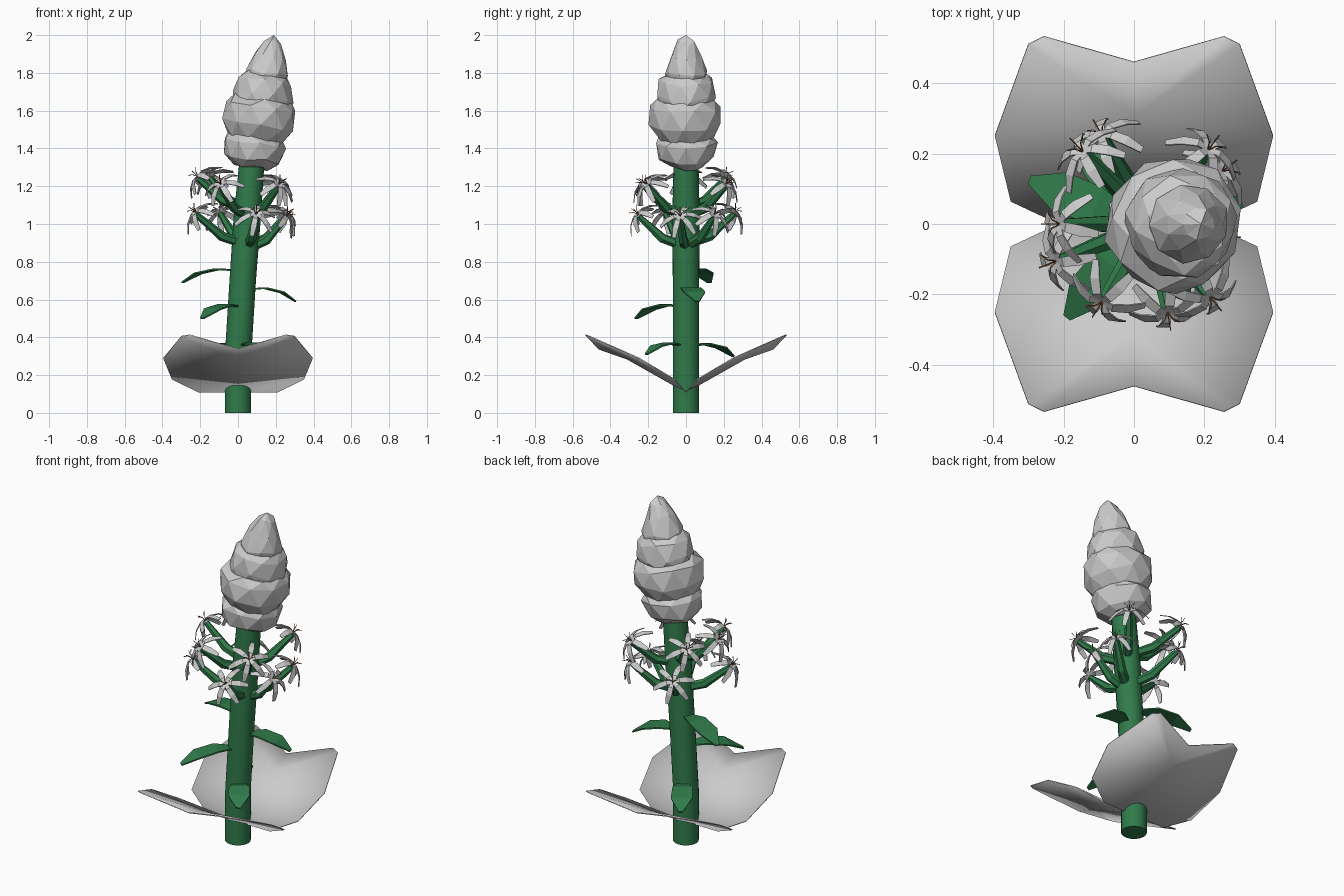
import bpy, bmesh, math, random
from mathutils import Vector

if "Cube" in bpy.data.objects:
    bpy.data.objects.remove(bpy.data.objects["Cube"])

random.seed(4)


def material(name, rgb):
    m = bpy.data.materials.new(name)
    m.diffuse_color = (*rgb, 1)
    m.use_nodes = True
    m.node_tree.nodes["Principled BSDF"].inputs["Base Color"].default_value = m.diffuse_color
    return m


GREEN = material("green", (0.03, 0.2, 0.07))
BROWN = material("brown", (0.25, 0.1, 0.04))


def finish(name, bm, mat=None, thick=0, smooth=False):
    if not thick:
        bmesh.ops.recalc_face_normals(bm, faces=bm.faces)
    me = bpy.data.meshes.new(name)
    bm.to_mesh(me)
    bm.free()
    ob = bpy.data.objects.new(name, me)
    bpy.context.collection.objects.link(ob)
    if mat:
        me.materials.append(mat)
    if thick:
        s = ob.modifiers.new("thickness", 'SOLIDIFY')
        s.thickness, s.offset = thick, 0
    for p in me.polygons:
        p.use_smooth = False
    if smooth:
        bpy.ops.object.select_all(action='DESELECT')
        bpy.context.view_layer.objects.active = ob
        ob.select_set(True)
        bpy.ops.object.shade_smooth_by_angle(angle=math.radians(50))
    return ob


def tube(bm, pts, radii, n):
    """Capped tube along a list of points."""
    pts = [Vector(p) for p in pts]
    rings = []
    for i, p in enumerate(pts):
        d = (pts[min(i + 1, len(pts) - 1)] - pts[max(i - 1, 0)]).normalized()
        u = d.cross(Vector((0, 1, 0.01)))
        u.normalize()
        v = d.cross(u)
        rings.append([bm.verts.new(p + radii[i] * (u * math.cos(a) + v * math.sin(a)))
                      for a in (math.tau * k / n for k in range(n))])
    for a, b in zip(rings, rings[1:]):
        for k in range(n):
            bm.faces.new((a[k], a[(k + 1) % n], b[(k + 1) % n], b[k]))
    bm.faces.new(rings[0])
    bm.faces.new(rings[-1])


def blade(bm, base, along, side, up, profile):
    """Strip from (distance, height, half width) stations."""
    prev = None
    for d, h, w in profile:
        c = base + along * d + up * h
        row = [bm.verts.new(c - side * w), bm.verts.new(c + side * w)]
        if prev:
            bm.faces.new((prev[0], prev[1], row[1], row[0]))
        prev = row


# Main stem, leaning slightly to the right
bm = bmesh.new()
tube(bm, [(0, 0, 0), (0, 0, 0.3), (0.025, 0, 0.7), (0.05, 0, 1.05), (0.075, 0, 1.34)],
     [0.07, 0.07, 0.07, 0.072, 0.066], 16)
finish("stem", bm, GREEN, smooth=True)

# Faceted flower spike in overlapping tiers of (z, radius)
N = 9
tiers = [[(1.305, 0.09), (1.345, 0.145), (1.43, 0.165), (1.47, 0.14)],
         [(1.44, 0.14), (1.53, 0.19), (1.62, 0.188), (1.66, 0.15)],
         [(1.62, 0.145), (1.68, 0.155), (1.76, 0.14), (1.79, 0.11)],
         [(1.74, 0.10), (1.80, 0.112), (1.89, 0.08), (1.965, 0.045)]]
for t, tier in enumerate(tiers):
    bm = bmesh.new()
    rings = []
    for i, (z, r) in enumerate(tier):
        cx, ring = 0.065 + 0.18 * (z - 1.3), []
        for k in range(N):
            a = math.tau * (k + i / 2 + t * 0.35) / N
            rr = r * random.uniform(0.97, 1.05)
            x = rr * math.cos(a)
            dz = -0.17 * x + random.uniform(-0.012, 0.012)
            ring.append(bm.verts.new((cx + x, rr * math.sin(a), z + dz)))
        rings.append(ring)
    for a, b in zip(rings, rings[1:]):
        for k in range(N):
            j = (k + 1) % N
            bm.faces.new((a[k], a[j], b[k]))
            bm.faces.new((a[j], b[j], b[k]))
    bm.faces.new(rings[0])
    top = bm.verts.new((0.19, 0, 2.0 if t == 3 else tier[-1][0]))
    for k in range(N):
        bm.faces.new((rings[-1][k], rings[-1][(k + 1) % N], top))
    finish(f"spike_tier_{t + 1}", bm)

# Two broad notched base leaves, one the mirror of the other
mid = [(0, 0, 0.11), (0, 0.31, 0.285), (0, 0.46, 0.338)]
edge = [(0.21, 0, 0.11), (0.35, 0.065, 0.18), (0.395, 0.25, 0.29),
        (0.30, 0.51, 0.405), (0.255, 0.532, 0.412)]
for name, sy in (("back_leaf", 1), ("front_leaf", -1)):
    bm = bmesh.new()
    m = [bm.verts.new((x, y * sy, z)) for x, y, z in mid]
    for sx in (1, -1):
        e = [bm.verts.new((x * sx, y * sy, z)) for x, y, z in edge]
        for f in ((m[0], e[0], e[1]), (m[0], e[1], m[1]), (m[1], e[1], e[2]),
                  (m[1], e[2], e[3]), (m[1], e[3], e[4]), (m[1], e[4], m[2])):
            bm.faces.new(f if sx * sy > 0 else f[::-1])
    finish(name, bm, thick=0.006, smooth=True)

# Small green leaves on the stem: tip position and root height
small = [((-0.295, 0.125, 0.69), 0.76), ((0.305, 0.06, 0.59), 0.66),
         ((-0.19, -0.265, 0.50), 0.57), ((-0.14, 0.25, 0.30), 0.36),
         ((0.15, -0.21, 0.31), 0.36)]
bm = bmesh.new()
for tip, z in small:
    base = Vector((0.035 * z, 0, z))
    along = Vector(tip) - base
    side = along.cross(Vector((0, 0, 1))).normalized()
    up = side.cross(along).normalized()
    blade(bm, base, along, side, up, [(0.1, 0, 0.018), (0.4, 0.03, 0.055),
                                      (0.72, 0.03, 0.058), (1, 0, 0.012)])
finish("small_leaves", bm, GREEN, thick=0.008)

# Two tiers of star flowers on bent stalks
heads = [(-0.21, 0, 1.25), (-0.09, -0.22, 1.21), (0.215, -0.205, 1.21),
         (0.21, 0.21, 1.21), (-0.145, 0.205, 1.25), (-0.22, -0.105, 1.06),
         (0.095, -0.25, 1.05), (0.25, -0.03, 1.04), (0.25, 0.15, 1.05),
         (-0.09, 0.25, 1.06)]
stalks, petals, stamens = bmesh.new(), bmesh.new(), bmesh.new()
for h in heads:
    head = Vector(h)
    root = Vector((0.05, 0, head.z - 0.17))
    out = head - root
    out.z = 0
    bend = root + out * 0.5 + Vector((0, 0, 0.045))
    tube(stalks, [root, bend, head - Vector((0, 0, 0.01))], [0.026, 0.026, 0.016], 6)
    axis = (out.normalized() + Vector((0, 0, 0.9))).normalized()
    u = axis.cross(Vector((0, 0, 1))).normalized()
    v = axis.cross(u)
    for k in range(6):
        a = math.tau * (k + 0.25) / 6
        d = u * math.cos(a) + v * math.sin(a)
        blade(petals, head, d, axis.cross(d), axis,
              [(0, 0, 0.006), (0.035, 0.008, 0.014), (0.075, -0.012, 0.016),
               (0.112, -0.05, 0.010)])
    for k in range(4):
        a = math.tau * k / 4
        d = u * math.cos(a) + v * math.sin(a)
        tube(stamens, [head, head + axis * 0.03 + d * 0.012,
                       head + axis * 0.045 + d * 0.03], [0.002] * 3, 4)
finish("flower_stalks", stalks, GREEN)
finish("flower_petals", petals, thick=0.004)
finish("flower_stamens", stamens, BROWN)
